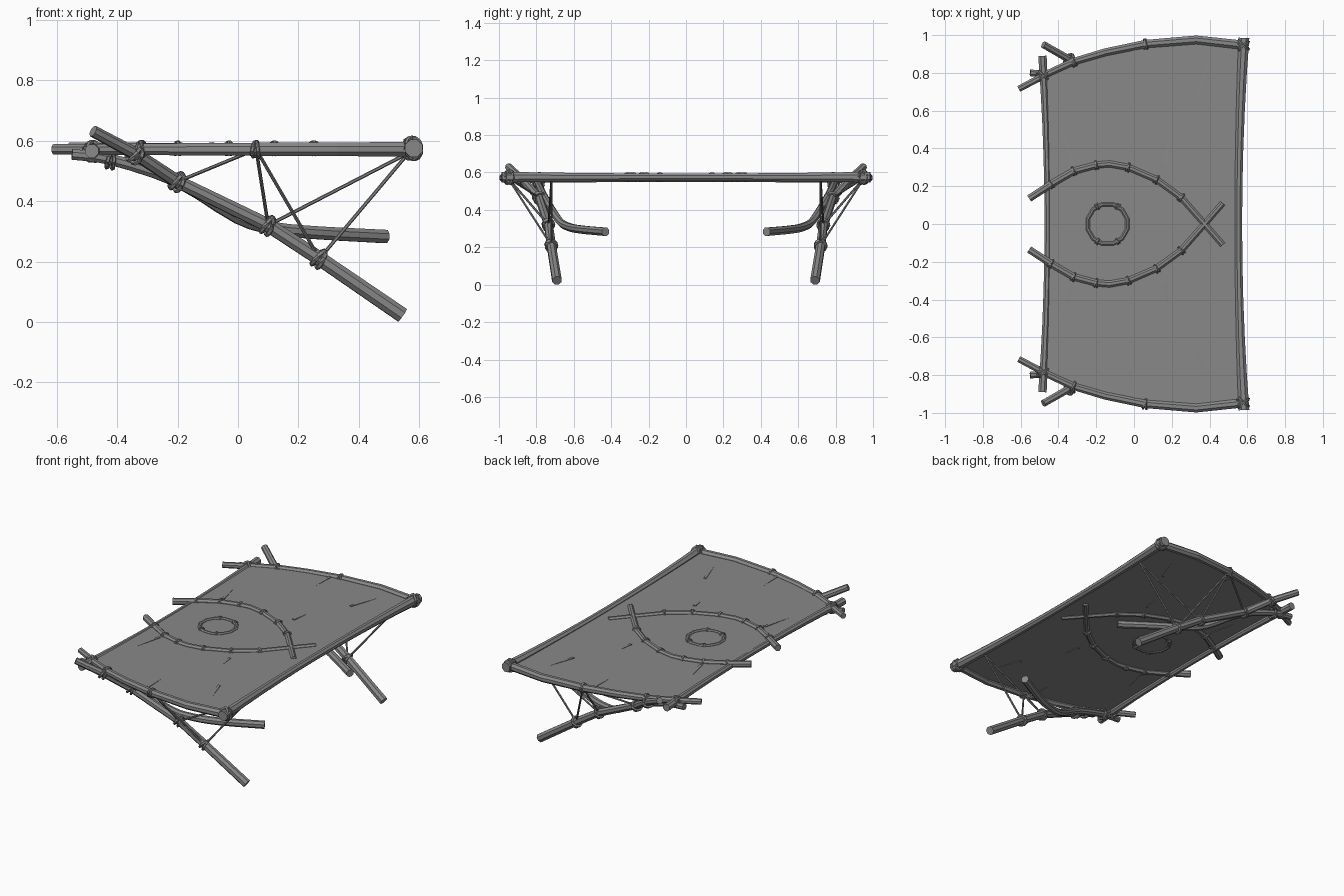
import bpy, bmesh, math
from mathutils import Vector

if "Cube" in bpy.data.objects:
    bpy.data.objects.remove(bpy.data.objects["Cube"], do_unlink=True)

grey = bpy.data.materials.new("weathered grey")
grey.use_nodes = True
grey.diffuse_color = (0.25, 0.25, 0.25, 1)
grey.node_tree.nodes["Principled BSDF"].inputs["Base Color"].default_value = (0.25, 0.25, 0.25, 1)
Z = 0.575


def finish(bm, name):
    bmesh.ops.recalc_face_normals(bm, faces=bm.faces)
    mesh = bpy.data.meshes.new(name)
    bm.to_mesh(mesh)
    bm.free()
    mesh.materials.append(grey)
    obj = bpy.data.objects.new(name, mesh)
    bpy.context.collection.objects.link(obj)
    return obj


def tube(name, pts, r0, r1=None, sides=8, closed=False, r_mid=None):
    """Sweep a polygon along a path, with the radius tapering from r0 to r1."""
    pts = [Vector(p) for p in pts]
    n = len(pts)
    r1 = r0 if r1 is None else r1
    bm = bmesh.new()
    rings = []
    for i, p in enumerate(pts):
        a = pts[(i - 1) % n] if closed or i else p
        b = pts[(i + 1) % n] if closed or i < n - 1 else p
        t = (b - a).normalized()
        up = Vector((0, 0, 1)) if abs(t.z) < 0.9 else Vector((1, 0, 0))
        u = t.cross(up).normalized()
        v = u.cross(t)
        f = i / (n - 1)
        r = r0 + (r1 - r0) * f
        if r_mid:
            r = r_mid + (r0 - r_mid) * (2 * f - 1) ** 2
        angles = [2 * math.pi * (k + 0.5) / sides for k in range(sides)]
        rings.append([bm.verts.new(p + r * (math.cos(q) * u + math.sin(q) * v)) for q in angles])
    for i in range(n if closed else n - 1):
        a, b = rings[i], rings[(i + 1) % n]
        for k in range(sides):
            j = (k + 1) % sides
            bm.faces.new((a[k], a[j], b[j], b[k]))
    if not closed:
        bm.faces.new(rings[0])
        bm.faces.new(rings[-1])
    return finish(bm, name)


def circle(center, axis, radius, n=12):
    axis = Vector(axis).normalized()
    u = axis.orthogonal().normalized()
    v = axis.cross(u)
    return [Vector(center) + radius * (math.cos(2 * math.pi * k / n) * u
            + math.sin(2 * math.pi * k / n) * v) for k in range(n)]


def lashing(name, p, axis, radius, cord=0.007, tilt=0.2):
    """Two slightly crossed turns of cord around a pole."""
    axis = Vector(axis).normalized()
    side = axis.orthogonal().normalized()
    for s in (-1, 1):
        tube(name, circle(Vector(p) + axis * s * cord * 0.8, axis + side * s * tilt, radius),
             cord, sides=5, closed=True)


def lash_path(name, pts, indices, radius, cord=0.007):
    for i in indices:
        lashing(name, pts[i], Vector(pts[min(i + 1, len(pts) - 1)]) - Vector(pts[i - 1]), radius, cord)


def smooth(pts, steps=3):
    """Catmull-Rom points through a few control points."""
    p = [Vector(q) for q in pts]
    p = [2 * p[0] - p[1]] + p + [2 * p[-1] - p[-2]]
    out = []
    for i in range(1, len(p) - 2):
        a, b, c, d = p[i - 1:i + 3]
        for k in range(steps):
            t = k / steps
            out.append(0.5 * (2 * b + (c - a) * t + (2 * a - 5 * b + 4 * c - d) * t * t
                              + (3 * b - a - 3 * c + d) * t ** 3))
    return out + [p[-2]]


def back_x(y):
    return -0.457 - 0.035 * y * y


def front_x(y):
    return 0.553 + 0.03 * y * y


SIDE = [(-0.61, 0.715), (-0.45, 0.8), (-0.32, 0.86), (-0.15, 0.91),
        (0.06, 0.953), (0.33, 0.975), (0.6, 0.945)]


def side_y(x):
    for (x0, y0), (x1, y1) in zip(SIDE, SIDE[1:]):
        if x <= x1:
            return y0 + (y1 - y0) * (x - x0) / (x1 - x0)
    return SIDE[-1][1]


# Stretched hide sheet
bm = bmesh.new()
cols, rows = 12, 16
grid = []
for i in range(cols + 1):
    line = []
    for j in range(rows + 1):
        t = 2 * j / rows - 1
        x = back_x(t * 0.8) + (front_x(t * 0.95) - back_x(t * 0.8)) * i / cols
        line.append(bm.verts.new((x, t * side_y(x), Z)))
    grid.append(line)
for i in range(cols):
    for j in range(rows):
        bm.faces.new((grid[i][j], grid[i + 1][j], grid[i + 1][j + 1], grid[i][j + 1]))
sheet = finish(bm, "hide_sheet")
mod = sheet.modifiers.new("thickness", "SOLIDIFY")
mod.thickness = 0.008
mod.offset = 0

# Long rails
ys = [-1 + k / 5 for k in range(11)]
tube("front_rail", [(front_x(y * 0.98), y * 0.985, Z) for y in ys], 0.031, r_mid=0.021)
tube("back_rail", [(back_x(y * 0.89), y * 0.89, 0.566) for y in ys], 0.024, r_mid=0.018)

# Poles, legs, braces and cords of each end
for s, label in ((1, "left"), (-1, "right")):
    def flip(pts):
        return [(x, s * y, z) for x, y, z in pts]

    pole = flip([(x, y, 0.572) for x, y in SIDE])
    tube(label + "_end_pole", pole, 0.018, 0.026)
    lash_path(label + "_pole_lashing", pole, (2, 4), 0.025)

    leg = flip([(-0.48, 0.95, 0.632), (-0.34, 0.87, 0.557), (-0.2, 0.785, 0.465),
                (0.1, 0.735, 0.32), (0.27, 0.72, 0.21), (0.545, 0.69, 0.022)])
    tube(label + "_leg", leg, 0.02, 0.027)
    lash_path(label + "_leg_lashing", leg, (1, 2, 3, 4), 0.03, 0.008)

    brace = flip([(-0.55, 0.8, 0.555), (-0.42, 0.79, 0.538), (-0.2, 0.755, 0.465),
                  (0.0, 0.68, 0.345), (0.12, 0.63, 0.31), (0.27, 0.56, 0.295), (0.49, 0.43, 0.283)])
    tube(label + "_brace", smooth(brace), 0.019, 0.024)

    # Thin tension cords
    mid, corner = pole[4], (0.565, s * 0.72, 0.56)
    for a, b in ((mid, leg[2]), (mid, leg[3]), (mid, leg[4]), (corner, leg[3]), (corner, leg[4])):
        tube(label + "_cord", [a, b], 0.006, sides=6)

    # Corner knots
    for center, size in (((0.578, s * 0.945, Z), 0.036), ((-0.48, s * 0.785, 0.565), 0.032)):
        for d in (-1, 1):
            lashing(label + "_corner_knot", center, (d * 0.7, 1, 0), size)
    lashing(label + "_brace_knot", brace[1], (1, 0, -0.2), 0.03)

    # Crossed arched rib lying on the sheet
    rib = [(x, s * y, Z) for x, y in ((-0.555, 0.135), (-0.44, 0.21), (-0.32, 0.28), (-0.2, 0.312),
           (-0.13, 0.318), (-0.03, 0.3), (0.12, 0.235), (0.25, 0.14), (0.365, 0.01), (0.47, -0.11))]
    tube(label + "_arched_rib", rib, 0.021, 0.017)
    lash_path(label + "_rib_lashing", rib, (1, 2, 3, 5, 6, 7), 0.021, 0.006)

    # Small raised folds in the hide
    for ax, ay, bx, by in ((-0.33, 0.32, -0.38, 0.53), (0.165, 0.32, 0.18, 0.43),
                           (0.005, 0.93, 0.0, 0.75), (0.33, 0.66, 0.4, 0.87)):
        tube(label + "_hide_fold", [(ax, s * ay, Z), (bx, s * by, Z)], 0.012, 0.005, sides=4)

# Central ring with four bindings
ring_center = (-0.14, 0, Z + 0.002)
ring = circle(ring_center, (0, 0, 1), 0.108)
tube("center_ring", ring, 0.012, sides=8, closed=True)
for k in range(4):
    a = math.radians(60 + 60 * (k % 2) + 180 * (k // 2))
    p = Vector(ring_center) + 0.106 * Vector((math.cos(a), math.sin(a), 0))
    lashing("ring_binding", p, (-math.sin(a), math.cos(a), 0), 0.014, 0.005)
